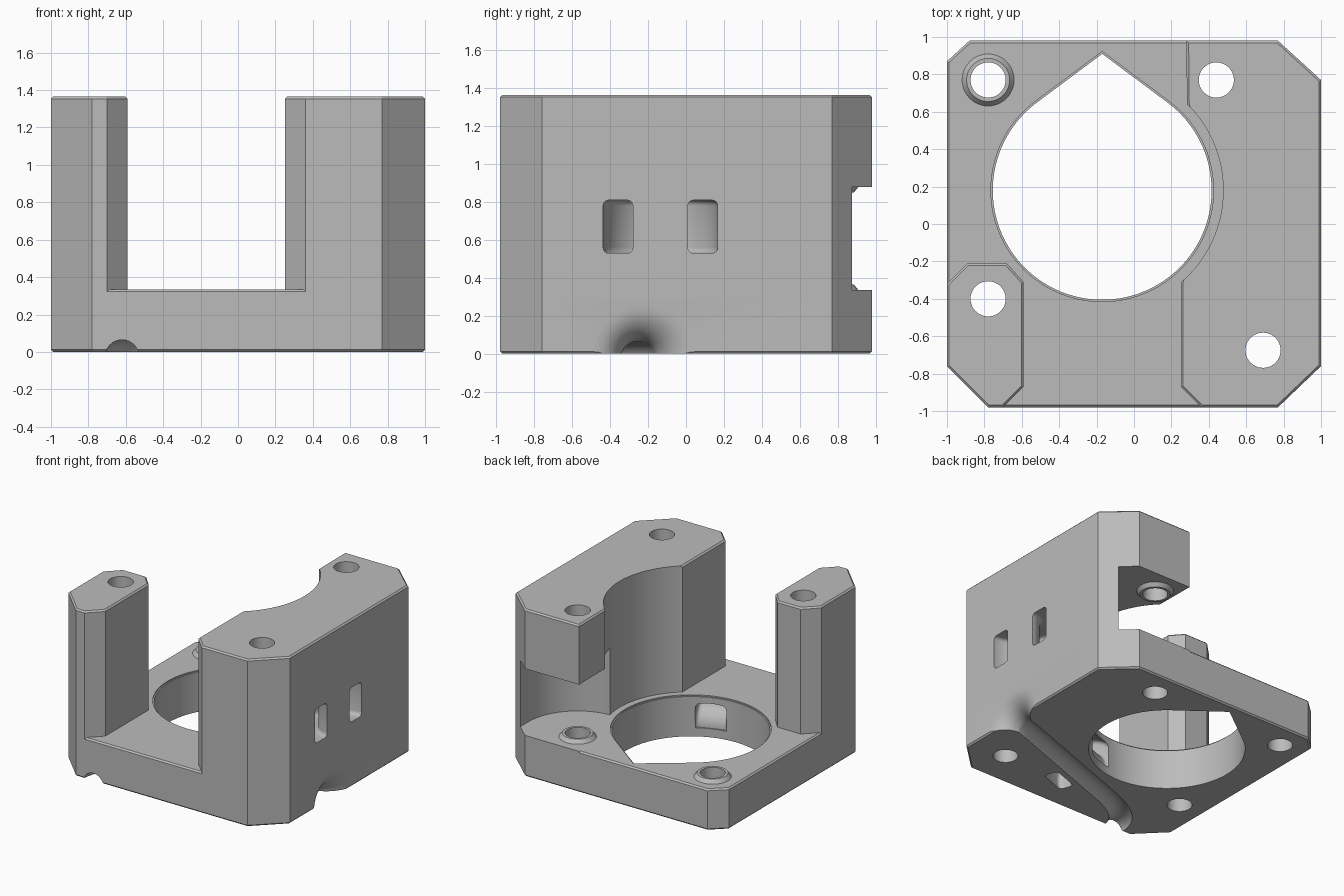
import bpy, bmesh
from math import sin, cos, pi, radians, sqrt
from mathutils import Matrix, Vector

if "Cube" in bpy.data.objects:
    bpy.data.objects.remove(bpy.data.objects["Cube"], do_unlink=True)

grey = bpy.data.materials.new("plain grey")
grey.use_nodes = True
grey.diffuse_color = (0.5, 0.5, 0.5, 1)
grey.node_tree.nodes["Principled BSDF"].inputs["Base Color"].default_value = (0.5, 0.5, 0.5, 1)


def finish(bm, name, matrix=None):
    if matrix:
        bm.transform(matrix)
    bmesh.ops.recalc_face_normals(bm, faces=bm.faces)
    mesh = bpy.data.meshes.new(name)
    bm.to_mesh(mesh)
    bm.free()
    mesh.materials.append(grey)
    obj = bpy.data.objects.new(name, mesh)
    bpy.context.scene.collection.objects.link(obj)
    return obj


def arc(cx, cy, r, a0, a1, n=48):
    angles = [radians(a0 + (a1 - a0) * i / n) for i in range(n + 1)]
    return [(cx + r * cos(a), cy + r * sin(a)) for a in angles]


def loft(name, rings, matrix=None, bevel=0, bevel_floor=False):
    """Skin a list of matching closed rings, optionally bevelling the end outlines."""
    bm = bmesh.new()
    loops = [[bm.verts.new(p) for p in ring] for ring in rings]
    for one, two in zip(loops, loops[1:]):
        for i in range(len(one)):
            j = (i + 1) % len(one)
            bm.faces.new((one[i], one[j], two[j], two[i]))
    floor, roof = bm.faces.new(loops[0][::-1]), bm.faces.new(loops[-1])
    if bevel:
        edges = list(roof.edges) + (list(floor.edges) if bevel_floor else [])
        bmesh.ops.bevel(bm, geom=edges, offset=bevel, segments=1, profile=0.5, affect='EDGES')
    return finish(bm, name, matrix)


def prism(name, outline, z0, z1, bevel=0, bevel_floor=False):
    return loft(name, [[(x, y, z) for x, y in outline] for z in (z0, z1)], None, bevel, bevel_floor)


def cone(name, x, y, z0, z1, r0, r1):
    circle = [(cos(2 * pi * i / 48), sin(2 * pi * i / 48)) for i in range(48)]
    return loft(name, [[(x + r * u, y + r * v, z) for u, v in circle]
                       for z, r in ((z0, r0), (z1, r1))])


def combine(body, tool, operation):
    """Bake a boolean, using the first solver that keeps the body whole."""
    mod = body.modifiers.new(tool.name, 'BOOLEAN')
    mod.operation, mod.object = operation, tool
    for solver in ('MANIFOLD', 'EXACT', 'FLOAT'):
        mod.solver = solver
        bpy.context.view_layer.update()
        graph = bpy.context.evaluated_depsgraph_get()
        result = bpy.data.meshes.new_from_object(body.evaluated_get(graph))
        xs = [v.co.x for v in result.vertices]
        if xs and max(xs) - min(xs) > 1.99:
            body.modifiers.clear()
            body.data = result
            break
    body.modifiers.clear()
    bpy.data.objects.remove(tool, do_unlink=True)


BASE, TOP, EDGE = 0.335, 1.365, 0.012
BX, BY, BORE = -0.17, 0.18, 0.585

# Base plate with clipped corners
body = prism("motor_bracket", [(-0.78, -0.98), (0.77, -0.98), (1, -0.76), (1, 0.77),
             (0.77, 0.98), (-0.88, 0.98), (-1, 0.87), (-1, -0.76)], 0, BASE, EDGE, True)

# Tall side block with a curved inner wall
block = [(0.36, -0.98), (0.77, -0.98), (1, -0.76), (1, 0.77), (0.77, 0.98), (0.28, 0.98)]
block += arc(BX, BY, 0.647, 45.5, -49.5) + [(0.25, -0.87)]
combine(body, prism("side_block", block, 0.1, TOP, EDGE), 'UNION')

# Corner post
post = [(-0.78, -0.98), (-0.70, -0.98), (-0.59, -0.87), (-0.59, -0.31),
        (-0.68, -0.21), (-0.89, -0.21), (-1, -0.32), (-1, -0.76)]
combine(body, prism("corner_post", post, 0.1, TOP, EDGE), 'UNION')

# Rounded clearance below the overhanging back corner
notch = arc(0.44, 0.77, 0.445, 180, 360) + [(0.885, 1.2), (-0.005, 1.2)]
combine(body, prism("corner_notch", notch, BASE, 0.88), 'DIFFERENCE')

# Conical bosses round the back screw holes
for x in (-0.78, 0.44):
    combine(body, cone("boss", x, 0.77, BASE - 0.02, BASE + 0.03, 0.155, 0.115), 'UNION')
combine(body, cone("hanging_boss", 0.44, 0.77, 0.85, 0.90, 0.115, 0.155), 'UNION')


# Teardrop bore, with a narrow rim at its mouth
def teardrop(r):
    lean = 36.7
    return [(BX, BY + r / cos(radians(lean)))] + arc(BX, BY, r, 90 + lean, 450 - lean, 96)


combine(body, prism("bore", teardrop(BORE), -0.2, 1), 'DIFFERENCE')
combine(body, prism("bore_rim", teardrop(BORE + 0.01), BASE - 0.01, 0.6), 'DIFFERENCE')

# Screw holes
for x, y in ((-0.78, 0.77), (0.44, 0.77), (-0.78, -0.4), (0.69, -0.675)):
    combine(body, cone("screw_hole", x, y, -0.2, 1.6, 0.094, 0.094), 'DIFFERENCE')


# Cable groove under the base, flaring out at the side
def flare(d, big=0.19):
    return 0.09 + (big - sqrt(big * big - (big - d) ** 2) if d < big else 0)


stops = [(Vector((1.1, -0.22)), 0.28)]
for i in range(13):
    d = 0.19 * (i / 12) ** 1.6
    stops.append((Vector((1 - d, -0.22 - 0.2 * d)), flare(d)))
start, bend, turn, end = [Vector(p) for p in ((0.7, -0.296), (-0.25, -0.64), (-0.62, -0.77), (-0.62, -0.98))]
stops.append((start, 0.09))
for i in range(13):
    t = i / 12
    stops.append((bend * (1 - t) ** 2 + turn * 2 * t * (1 - t) + end * t * t, 0.09))
stops.append((Vector((-0.62, -1.1)), 0.09))

rings = []
for i, (p, r) in enumerate(stops):
    way = stops[min(i + 1, len(stops) - 1)][0] - stops[max(i - 1, 0)][0]
    if p.x > 0.85:
        way = Vector((-1, 0))
    side = Vector((-way.y, way.x)).normalized()
    rings.append([(p.x + side.x * u, p.y + side.y * u, v - 0.025)
                  for u, v in arc(0, 0, r, 0, 351, 39)])
combine(body, loft("cable_groove", rings), 'DIFFERENCE')


# Curved tie channels: one through the side wall, one over the groove
def channel(name, r0, r1, a0, a1, half, matrix, soft=0.03):
    section = []
    for u, v, a in ((r1 - soft, half - soft, 0), (r0 + soft, half - soft, 90),
                    (r0 + soft, soft - half, 180), (r1 - soft, soft - half, 270)):
        section += arc(u, v, soft, a, a + 90, 4)
    turns = [radians(a0 + (a1 - a0) * i / 32) for i in range(33)]
    rings = [[(u * cos(a), u * sin(a), v) for u, v in section] for a in turns]
    combine(body, loft(name, rings, matrix), 'DIFFERENCE')


channel("side_tie_channel", 0.145, 0.302, 70, 290, 0.14, Matrix.Translation((1, -0.135, 0.67)))

along = (bend - start).normalized()
across, up = Vector((along.y, -along.x, 0)), Vector((0, 0, 1))
frame = Matrix((across, up, across.cross(up))).transposed().to_4x4()
channel("base_tie_channel", 0.15, 0.26, 0, 225, 0.12,
        Matrix.Translation((0.084, -0.519, 0.07)) @ frame)

# Smooth curved walls, crisp edges
bpy.ops.object.select_all(action='DESELECT')
body.select_set(True)
bpy.context.view_layer.objects.active = body
bpy.ops.object.shade_smooth_by_angle(angle=radians(25))
